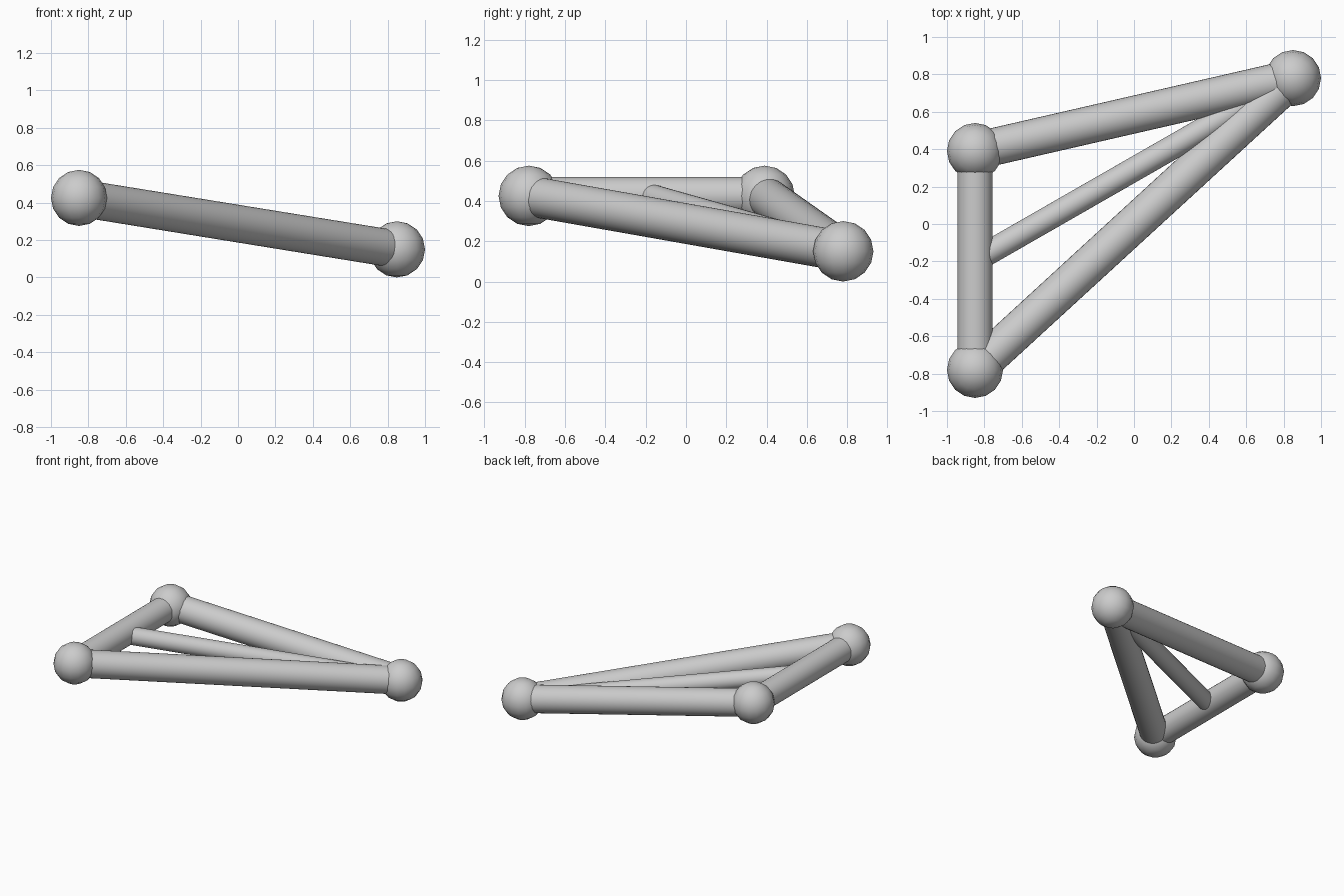
import bpy
from mathutils import Vector

cube = bpy.data.objects.get("Cube")
if cube:
    bpy.data.objects.remove(cube, do_unlink=True)

grey = bpy.data.materials.new("plain_grey")
grey.use_nodes = True
colour = (0.6, 0.6, 0.6, 1)
grey.diffuse_color = colour
grey.node_tree.nodes["Principled BSDF"].inputs["Base Color"].default_value = colour

# Joint centres
front_right = Vector((-0.85, -0.78, 0.425))
back_right = Vector((-0.85, 0.39, 0.425))
back_left = Vector((0.85, 0.78, 0.15))
side_middle = (front_right + back_right) / 2


def finish(name):
    obj = bpy.context.object
    obj.name = name
    obj.data.materials.append(grey)
    bpy.ops.object.shade_smooth_by_angle(angle=0.7)


def ball(name, centre):
    bpy.ops.mesh.primitive_uv_sphere_add(segments=16, ring_count=8, radius=0.15, location=centre)
    finish(name)


def tube(name, start, end, radius):
    span = end - start
    bpy.ops.mesh.primitive_cylinder_add(
        vertices=32, radius=radius, depth=span.length, location=(start + end) / 2,
        rotation=span.to_track_quat("Z", "Y").to_euler())
    finish(name)


# Ball joints
ball("front_right_joint", front_right)
ball("back_right_joint", back_right)
ball("back_left_joint", back_left)

# Outer frame and thinner centre brace
tube("side_tube", front_right, back_right, 0.094)
tube("front_tube", front_right, back_left, 0.1)
tube("back_tube", back_right, back_left, 0.1)
tube("centre_brace", side_middle, back_left, 0.065)
